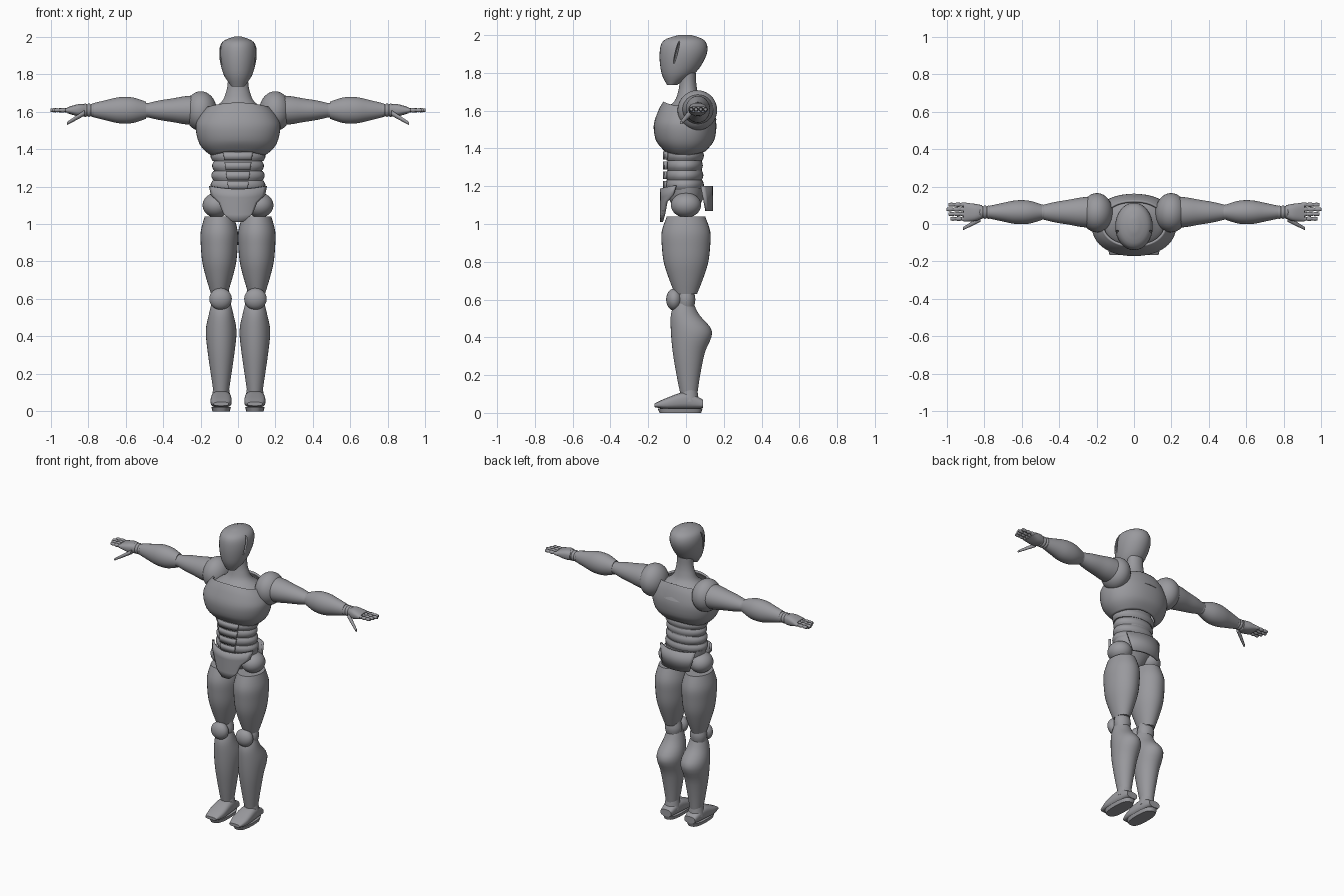
import bpy, bmesh, math
from mathutils import Matrix

default_cube = bpy.data.objects.get("Cube")
if default_cube:
    bpy.data.objects.remove(default_cube)

grey = bpy.data.materials.new("body grey")
grey.use_nodes = True
grey.diffuse_color = (0.32, 0.32, 0.34, 1)
shader = grey.node_tree.nodes["Principled BSDF"]
shader.inputs["Base Color"].default_value = grey.diffuse_color


def finish(bm, name, mirror=False, thick=0):
    """Turn a bmesh into a shaded object, optionally mirrored or given thickness."""
    bmesh.ops.recalc_face_normals(bm, faces=bm.faces)
    mesh = bpy.data.meshes.new(name)
    bm.to_mesh(mesh)
    bm.free()
    mesh.materials.append(grey)
    part = bpy.data.objects.new(name, mesh)
    bpy.context.collection.objects.link(part)
    if thick:
        shell = part.modifiers.new("thickness", 'SOLIDIFY')
        shell.thickness = thick
        shell.offset = 0
    if mirror:
        part.modifiers.new("mirror", 'MIRROR')
    bpy.ops.object.select_all(action='DESELECT')
    part.select_set(True)
    bpy.context.view_layer.objects.active = part
    bpy.ops.object.shade_smooth_by_angle(angle=math.radians(40))
    return part


def spline(rows, steps):
    """Smooth Hermite interpolation through the sections."""
    last = len(rows) - 1
    result = []
    for i in range(last):
        before, after = rows[max(i - 1, 0)], rows[min(i + 2, last)]
        for step in range(steps):
            t = step / steps
            ease = t * t * (3 - 2 * t)
            leave, arrive = t * (1 - t) ** 2 / 2, t * t * (t - 1) / 2
            result.append([b + (c - b) * ease + (c - a) * leave + (d - b) * arrive
                           for a, b, c, d in zip(before, rows[i], rows[i + 1], after)])
    return result + [rows[last]]


def loft(name, axis, rows, middle=0, power=2, steps=4, sides=32, cap=True, warp=None, **options):
    """Skin sections (position, half width, low, high) along an axis."""
    order = {'X': (2, 1, 0), 'Y': (0, 2, 1), 'Z': (0, 1, 2)}[axis]
    bm = bmesh.new()
    rings = []
    for position, half, low, high in spline(rows, steps):
        ring = []
        for i in range(sides):
            angle = math.tau * i / sides
            u, v = [math.copysign(abs(f) ** (2 / power), f)
                    for f in (math.cos(angle), math.sin(angle))]
            local = (middle + half * u, (low + high + (high - low) * v) / 2, position)
            point = [local[k] for k in order]
            ring.append(bm.verts.new(warp(*point) if warp else point))
        rings.append(ring)
    for lower, upper in zip(rings, rings[1:]):
        for i in range(sides):
            bm.faces.new((lower[i - 1], lower[i], upper[i], upper[i - 1]))
    if cap:
        bm.faces.new(rings[0])
        bm.faces.new(rings[-1])
    return finish(bm, name, **options)


def tube(name, axis, start, end, radii, middle=0, depth=0, flat=1, **options):
    """Loft through evenly spaced radii, with the second radius scaled by flat."""
    gap = (end - start) / (len(radii) - 1)
    rows = [(start + gap * i, r, depth - r * flat, depth + r * flat)
            for i, r in enumerate(radii)]
    return loft(name, axis, rows, middle, **options)


def ball(name, centre, radii, tilt=0, **options):
    bm = bmesh.new()
    bmesh.ops.create_uvsphere(bm, u_segments=32, v_segments=18, radius=1)
    bm.transform(Matrix.Translation(centre) @ Matrix.Rotation(tilt, 4, 'X')
                 @ Matrix.Diagonal((*radii, 1)))
    return finish(bm, name, **options)


def plate(name, depth, rows, bend=.165, lift=0, columns=16):
    """Bent armour plate from rows of (height, half width)."""
    bm = bmesh.new()
    grid = []
    for height, half in rows:
        line = []
        for i in range(columns + 1):
            x = half * (2 * i / columns - 1)
            curve = (x / bend) ** 2
            line.append(bm.verts.new((x, depth * math.sqrt(1 - curve), height + lift * curve)))
        grid.append(line)
    for upper, lower in zip(grid, grid[1:]):
        for i in range(columns):
            bm.faces.new((upper[i], upper[i + 1], lower[i + 1], lower[i]))
    return finish(bm, name, thick=.014)


# Head with a slanted slit on each side
head = loft("head", 'Z', [
    (1.735, .035, -.1, -.05), (1.8, .078, -.13, .05), (1.9, .1, -.14, .11),
    (1.97, .085, -.12, .1), (2, .02, -.04, .03)])
for side in (-1, 1):
    cutter = ball("slit_cutter", (side * .1, -.05, 1.91), (.03, .007, .075), tilt=-.24)
    cutter.hide_render = True
    slit = head.modifiers.new("slit", 'BOOLEAN')
    slit.object = cutter
    slit.solver = 'EXACT'
    bpy.context.view_layer.objects.active = head
    bpy.ops.object.modifier_apply(modifier=slit.name)
    bpy.data.objects.remove(cutter)

# Neck flaring into the shoulders
tube("neck", 'Z', 1.55, 1.8, (.19, .16, .09, .065, .055, .055), depth=.01, flat=.8)


# Chest shell: top dips at the sides, lower rim arches at front and back
def chest_shape(x, y, z):
    across = min(1, abs(x) / .2) ** 2
    dip = max(0, z - 1.52) * .3 * across
    arch = max(0, 1.45 - z) * .4 * (1 - across)
    return x, y, z - dip + arch


loft("chest", 'Z', [
    (1.35, .14, -.11, .1), (1.43, .2, -.15, .14), (1.52, .22, -.165, .155),
    (1.6, .2, -.14, .14), (1.645, .165, -.115, .12)],
    power=2.2, sides=48, cap=False, warp=chest_shape, thick=.012)

# Waist: stacked bulging bands and raised stomach panels
tube("waist_core", 'Z', 1.16, 1.48, (.12, .12), flat=.7, steps=1)
band = .052
for i in range(4):
    base = 1.18 + i * band
    wide = .145 - .004 * (i % 3)
    slim = wide - .01
    tube("waist_band", 'Z', base, base + band, (slim, wide, wide, slim), depth=-.008, flat=.7)
    panel = .05 + .007 * i
    plate("stomach_panel", -.115, [(base + .005, panel), (base + band - .005, panel + .006)])

# Pelvis with front and back guards
tube("pelvis", 'Z', 1.03, 1.19, (.04, .09, .13, .14), flat=.7)
plate("front_guard", -.13, [(1.187, .15), (1.14, .14), (1.11, .1), (1.05, .075), (1.01, .025)],
      lift=.02)
plate("back_guard", .135, [(1.2, .13), (1.07, .1)])
ball("hip_joint", (.115, 0, 1.1), (.074, .08, .066), mirror=True)

# Legs
tube("thigh", 'Z', .63, 1.04, (.045, .07, .09, .098, .099, .078),
     middle=.1, flat=1.3, mirror=True)
tube("knee_joint", 'Z', .55, .65, (.045, .055, .045), middle=.094, flat=.9, mirror=True)
ball("knee_cap", (.093, -.063, .6), (.06, .042, .058), mirror=True)
loft("shin", 'Z', [
    (.1, .04, -.03, .06), (.2, .055, -.05, .075), (.32, .072, -.07, .1),
    (.43, .082, -.08, .138), (.52, .065, -.08, .07), (.58, .05, -.06, .04)],
    middle=.09, mirror=True)
tube("ankle", 'Z', .06, .125, (.052, .042), middle=.09, depth=.017, steps=1, mirror=True)
loft("foot", 'Y', [
    (-.166, .04, .03, .05), (-.1, .056, .02, .08), (0, .052, .02, .11), (.09, .04, .025, .07)],
    middle=.09, power=2.8, mirror=True)
loft("sole", 'Z', [(0, .046, -.14, .08), (.024, .052, -.15, .088)],
     middle=.09, power=2.6, steps=1, mirror=True)

# Arms
arm = dict(middle=1.607, depth=.063, mirror=True)
ball("shoulder", (.198, .06, 1.602), (.085, .105, .106), mirror=True)
tube("upper_arm", 'X', .14, .49, (.06, .078, .075, .063, .052, .036), flat=1.05, **arm)
tube("elbow", 'X', .46, .52, (.035, .04, .035), **arm)
tube("forearm", 'X', .49, .77, (.045, .068, .07, .055, .038), flat=.9, **arm)
for i in range(3):
    ring_start = .765 + .02 * i
    tube("wrist_ring", 'X', ring_start, ring_start + .02, (.031, .035, .035, .031), **arm)

# Hands
loft("palm", 'X', [(.81, .03, .03, .1), (.85, .033, .015, .108), (.91, .016, .013, .114)],
     middle=1.607, power=2.6, mirror=True)
for i in range(4):
    joint = (.11 - .01 * abs(i - 2)) / 3
    for k in range(3):
        knuckle = .89 + k * joint
        thick = .0125 - .001 * k
        tip = thick * .75
        tube("finger_joint", 'X', knuckle, knuckle + joint, (tip, thick, thick, tip),
             middle=1.607, depth=.028 + .025 * i, steps=2, sides=12, mirror=True)


# Thumb slanting down and forward
def thumb_slant(x, y, z):
    reach = x - .82
    return x, y - .55 * reach, z - .6 * reach


tube("thumb", 'X', .82, .913, (.015, .013, .011, .008), middle=1.592, depth=.026,
     sides=14, warp=thumb_slant, mirror=True)
